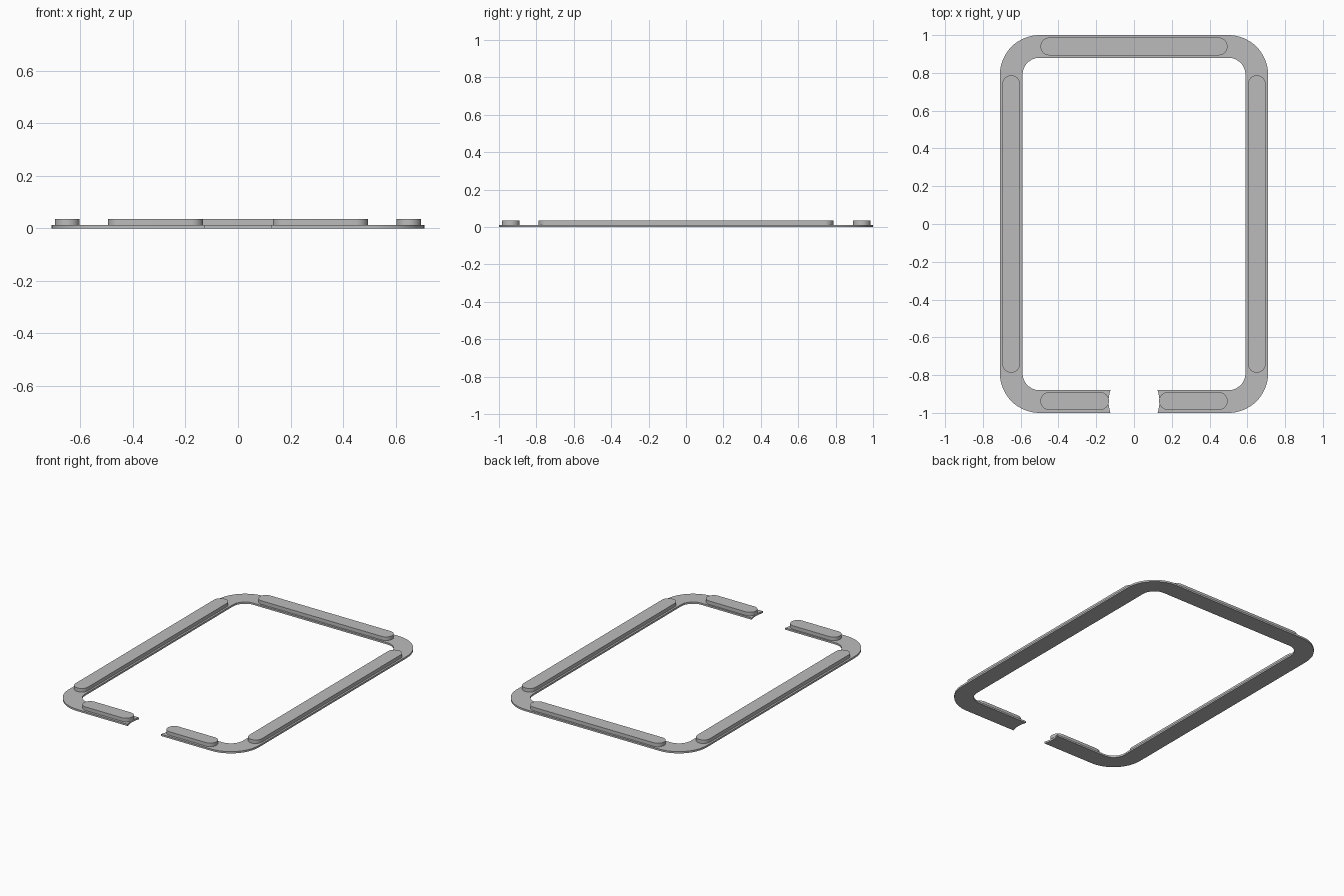
import bpy, bmesh, math

cube = bpy.data.objects.get("Cube")
if cube:
    bpy.data.objects.remove(cube, do_unlink=True)

grey = bpy.data.materials.new("plain_grey")
grey.use_nodes = True
colour = (0.5, 0.5, 0.5, 1)
grey.diffuse_color = colour
grey.node_tree.nodes["Principled BSDF"].inputs["Base Color"].default_value = colour

PLATE_TOP, PAD_TOP = 0.012, 0.036
CX, CY = 0.5, 0.79            # corner arc centres
R_OUT, R_IN = 0.21, 0.09      # corner radii
GAP = 0.125                   # half width of the front opening


def finish(name, bm, height):
    """Extrude the flat outline upward and make a smooth-edged object."""
    faces = bm.faces[:]
    top = bmesh.ops.extrude_face_region(bm, geom=faces)["geom"]
    bmesh.ops.translate(bm, vec=(0, 0, height),
                        verts=[v for v in top if isinstance(v, bmesh.types.BMVert)])
    bmesh.ops.recalc_face_normals(bm, faces=bm.faces)
    mesh = bpy.data.meshes.new(name)
    bm.to_mesh(mesh)
    bm.free()
    mesh.materials.append(grey)
    obj = bpy.data.objects.new(name, mesh)
    bpy.context.collection.objects.link(obj)
    bpy.ops.object.select_all(action="DESELECT")
    obj.select_set(True)
    bpy.context.view_layer.objects.active = obj
    bpy.ops.object.shade_smooth_by_angle(angle=math.radians(30))
    return obj


def frame():
    """Rounded rectangular band, open at the front with hollowed ends."""
    bm = bmesh.new()
    steps = 16
    half = []
    for sy, start in ((-1, -90), (1, 0)):
        for i in range(steps + 1):
            a = math.radians(start + 90 * i / steps)
            half.append([(CX + r * math.cos(a), sy * CY + r * math.sin(a))
                         for r in (R_OUT, R_IN)])
    pairs = half + [[(-x, y) for x, y in p] for p in reversed(half)]
    rows = [[bm.verts.new((x, y, 0)) for x, y in p] for p in pairs]
    for a, b in zip(rows, rows[1:]):
        bm.faces.new((a[0], b[0], b[1], a[1]))
    # Straight front arms ending in a shallow concave arc
    for side, row in ((1, rows[0]), (-1, rows[-1])):
        end = []
        for i in range(9):
            t = i / 8
            x = GAP + 0.01 * math.sin(math.pi * t)
            y = -CY - R_OUT + (R_OUT - R_IN) * t
            end.append(bm.verts.new((side * x, y, 0)))
        bm.faces.new([row[0]] + end + [row[1]])
    bmesh.ops.recalc_face_normals(bm, faces=bm.faces)
    return finish("base_frame", bm, PLATE_TOP)


def pad(name, x, y, length, along_y=False, width=0.094):
    """Raised strip with fully rounded ends."""
    bm = bmesh.new()
    r, steps, verts = width / 2, 16, []
    for side, start in ((1, -90), (-1, 90)):
        for i in range(steps + 1):
            a = math.radians(start + 180 * i / steps)
            u, v = side * (length / 2 - r) + r * math.cos(a), r * math.sin(a)
            if along_y:
                u, v = -v, u
            verts.append(bm.verts.new((u, v, 0)))
    bm.faces.new(verts)
    obj = finish(name, bm, PAD_TOP - PLATE_TOP)
    obj.location = (x, y, PLATE_TOP)


frame()
pad("back_pad", 0, 0.94, 0.99)
for side, label in ((1, "left"), (-1, "right")):
    pad(label + "_side_pad", side * 0.65, 0, 1.575, along_y=True)
    pad(label + "_front_pad", side * 0.314, -0.937, 0.363)
